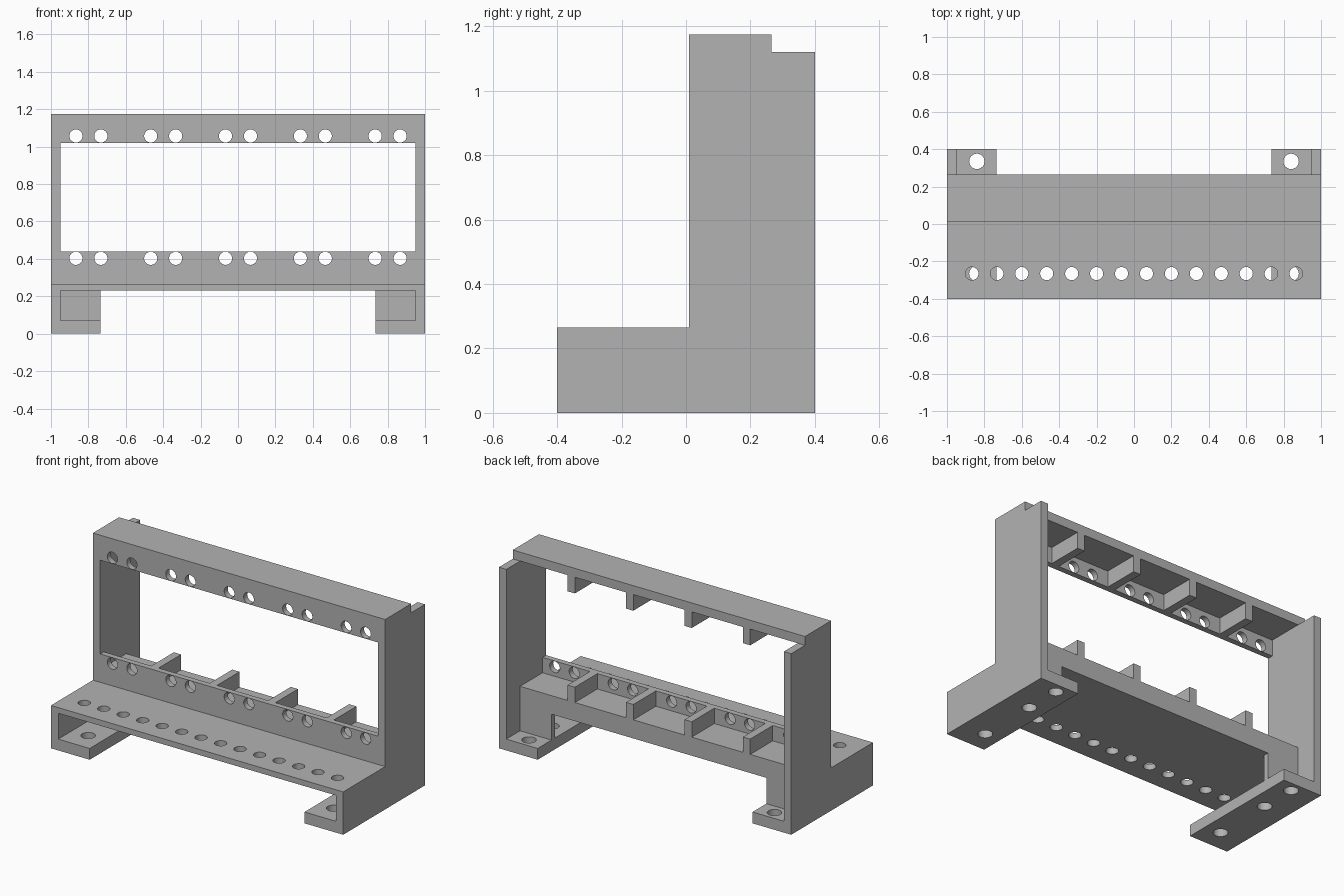
import bpy, bmesh, math
from mathutils import Matrix, Vector

cube = bpy.data.objects.get("Cube")
if cube:
    bpy.data.objects.remove(cube, do_unlink=True)

GREY = (0.45, 0.45, 0.45, 1.0)
mat = bpy.data.materials.new("plain grey")
mat.use_nodes = True
mat.diffuse_color = GREY
mat.node_tree.nodes["Principled BSDF"].inputs["Base Color"].default_value = GREY

# Shared dimensions
FRONT, BACK = -0.4, 0.4
WALL = 0.95                      # inner face of each side wall
PANEL_Y, PANEL_BACK, BAR_BACK = 0.01, 0.045, 0.265
SHELF_LOW, SHELF_TOP = 0.23, 0.265
FOOT_TOP, FOOT_X = 0.07, 0.735


def make_object(name, bm):
    bmesh.ops.recalc_face_normals(bm, faces=bm.faces)
    mesh = bpy.data.meshes.new(name)
    bm.to_mesh(mesh)
    bm.free()
    mesh.materials.append(mat)
    obj = bpy.data.objects.new(name, mesh)
    bpy.context.collection.objects.link(obj)
    return obj


def box(name, xs, ys, zs):
    low, high = (Vector(c) for c in zip(xs, ys, zs))
    bm = bmesh.new()
    bmesh.ops.create_cube(bm, size=1)
    bmesh.ops.scale(bm, vec=high - low, verts=bm.verts)
    bmesh.ops.translate(bm, vec=(low + high) / 2, verts=bm.verts)
    return make_object(name, bm)


def drill(obj, centres, radius, axis):
    """Cut round through-holes along the y or z axis."""
    bm = bmesh.new()
    turn = Matrix.Rotation(math.pi / 2, 4, 'X') if axis == 'Y' else Matrix()
    for c in centres:
        bmesh.ops.create_cone(bm, cap_ends=True, segments=40, radius1=radius,
                              radius2=radius, depth=0.2,
                              matrix=Matrix.Translation(c) @ turn)
    cutter = make_object("hole_cutter", bm)
    cutter.hide_render = True
    mod = obj.modifiers.new("holes", 'BOOLEAN')
    mod.operation, mod.solver, mod.object = 'DIFFERENCE', 'EXACT', cutter
    bpy.context.view_layer.update()
    evaluated = obj.evaluated_get(bpy.context.evaluated_depsgraph_get())
    obj.data = bpy.data.meshes.new_from_object(evaluated)
    obj.modifiers.clear()
    bpy.data.objects.remove(cutter, do_unlink=True)
    bpy.ops.object.select_all(action='DESELECT')
    obj.select_set(True)
    bpy.context.view_layer.objects.active = obj
    bpy.ops.object.shade_smooth_by_angle(angle=math.radians(30))


# Side walls: stepped profile, extruded across the wall thickness
profile = [(FRONT, 0), (BACK, 0), (BACK, 1.12), (BAR_BACK, 1.12), (BAR_BACK, 1.175),
           (PANEL_Y, 1.175), (PANEL_Y, SHELF_TOP), (FRONT, SHELF_TOP)]
for side, s in (("left", 1), ("right", -1)):
    bm = bmesh.new()
    face = bm.faces.new([bm.verts.new((s * WALL, y, z)) for y, z in profile])
    ext = bmesh.ops.extrude_face_region(bm, geom=[face])
    bmesh.ops.translate(bm, vec=(s * (1 - WALL), 0, 0),
                        verts=[v for v in ext["geom"] if isinstance(v, bmesh.types.BMVert)])
    make_object(side + "_side_wall", bm)

    # Mounting foot and the upright web that joins it to the deck
    xs = sorted((s * FOOT_X, s * WALL))
    foot = box(side + "_foot", xs, (FRONT, BACK), (0, FOOT_TOP))
    drill(foot, [(s * 0.84, y, FOOT_TOP / 2) for y in (-0.265, 0.11, 0.335)], 0.041, 'Z')
    box(side + "_foot_web", xs, (0.23, BAR_BACK), (FOOT_TOP, SHELF_LOW))

# Front shelf with its row of holes
across = (-WALL, WALL)
shelf = box("front_shelf", across, (FRONT, PANEL_Y), (SHELF_LOW, SHELF_TOP))
drill(shelf, [((i - 6.5) * 2 / 15, -0.265, 0.25) for i in range(14)], 0.035, 'Z')

# Solid deck behind the lower panel, and the top plate
box("rear_deck", across, (PANEL_BACK, BAR_BACK), (SHELF_LOW, 0.345))
box("top_plate", across, (PANEL_Y, BAR_BACK), (1.12, 1.175))

# Front panels with paired holes, and the ribs dividing the bays behind them
hole_x = [bay * 0.4 + d / 15 for bay in range(-2, 3) for d in (-1, 1)]
for level, panel_z, hole_z, rib_z in (
        ("lower", (SHELF_LOW, 0.44), 0.403, (0.345, 0.44)),
        ("upper", (1.02, 1.12), 1.057, (1.02, 1.12))):
    panel = box(level + "_panel", across, (PANEL_Y, PANEL_BACK), panel_z)
    drill(panel, [(x, 0.03, hole_z) for x in hole_x], 0.035, 'Y')
    for i, x in enumerate((-0.6, -0.2, 0.2, 0.6), 1):
        box(f"{level}_rib_{i}", (x - 0.025, x + 0.025), (PANEL_BACK, BAR_BACK), rib_z)
